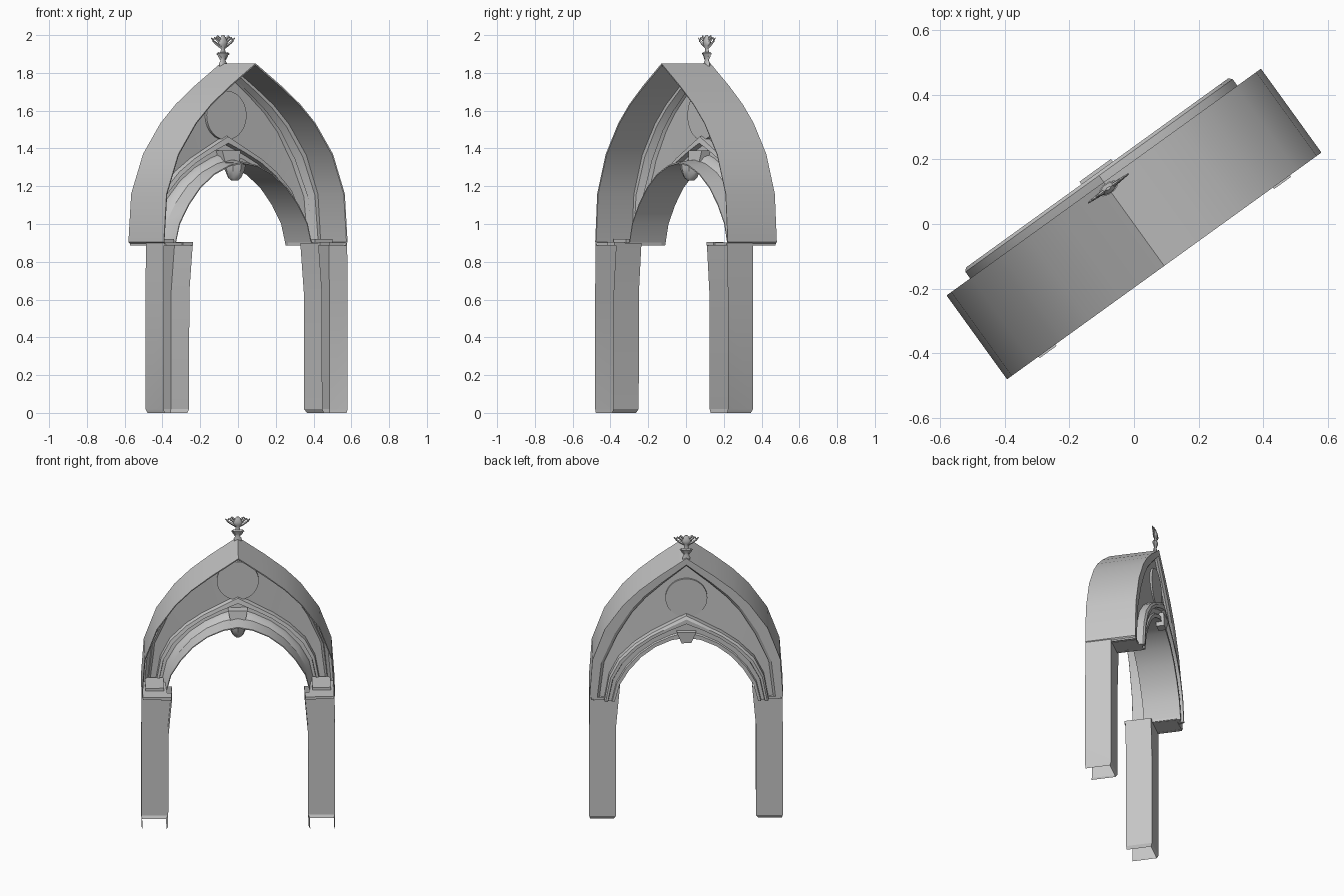
import bpy, bmesh, math
from mathutils import Vector, Matrix

if "Cube" in bpy.data.objects:
    bpy.data.objects.remove(bpy.data.objects["Cube"])

TURN = math.radians(35.8)
GREY = (0.56, 0.56, 0.56, 1)

stone = bpy.data.materials.new("grey_stone")
stone.use_nodes = True
stone.diffuse_color = GREY
stone.node_tree.nodes["Principled BSDF"].inputs["Base Color"].default_value = GREY


def finish(name, bm, angle=30):
    """Turn a bmesh built in the arch's own frame into a placed object."""
    bmesh.ops.recalc_face_normals(bm, faces=bm.faces)
    mesh = bpy.data.meshes.new(name)
    bm.to_mesh(mesh)
    bm.free()
    mesh.materials.append(stone)
    obj = bpy.data.objects.new(name, mesh)
    bpy.context.collection.objects.link(obj)
    obj.rotation_euler.z = TURN
    bpy.ops.object.select_all(action='DESELECT')
    obj.select_set(True)
    bpy.context.view_layer.objects.active = obj
    bpy.ops.object.shade_smooth_by_angle(angle=math.radians(angle))
    return obj


def bridge(bm, rings, solid=True):
    """Skin rings of equal length; solid ones are closed and capped."""
    rows = [[bm.verts.new(p) for p in ring] for ring in rings]
    n = len(rows[0])
    for a, b in zip(rows, rows[1:]):
        for i in range(n if solid else n - 1):
            j = (i + 1) % n
            bm.faces.new((a[i], a[j], b[j], b[i]))
    if solid:
        bm.faces.new(rows[0])
        bm.faces.new(rows[-1])


def arch_band(name, inner, outer, section):
    """Sweep a section of (blend, depth) pairs between two half-arch curves."""
    pairs = list(zip(inner, outer))
    full = [(a, b, 1) for a, b in pairs] + [(a, b, -1) for a, b in reversed(pairs[:-1])]
    rings = [[(s * (a[0] + (b[0] - a[0]) * t), d, a[1] + (b[1] - a[1]) * t)
              for t, d in section] for a, b, s in full]
    bm = bmesh.new()
    bridge(bm, rings)
    return finish(name, bm)


def tapered_box(bm, low, high):
    """Box between two horizontal rectangles (x0, x1, y0, y1, z)."""
    bridge(bm, [[(x0, y0, z), (x1, y0, z), (x1, y1, z), (x0, y1, z)]
                for x0, x1, y0, y1, z in (low, high)])


def lathe(bm, profile, centre, flat=1.0, sides=10):
    rings = [[(centre[0] + r * math.cos(k * math.tau / sides),
               centre[1] + r * flat * math.sin(k * math.tau / sides), z)
              for k in range(sides)] for r, z in profile]
    bridge(bm, rings)


# Half-arch curves, springing to apex
roof = [(0.6, 0.905), (0.582, 1.16), (0.505, 1.37), (0.39, 1.535), (0.29, 1.635), (0.17, 1.73), (0, 1.85)]
lining = [(0.594, 0.905), (0.576, 1.158), (0.5, 1.365), (0.386, 1.53), (0.287, 1.63), (0.168, 1.722), (0, 1.841)]
rib_edge = [(0.54, 0.89), (0.51, 1.14), (0.425, 1.33), (0.335, 1.48), (0.25, 1.58), (0.145, 1.675), (0, 1.795)]
hood = [(0.51, 0.89), (0.48, 1.06), (0.42, 1.18), (0.32, 1.28), (0.22, 1.35), (0.11, 1.41), (0, 1.47)]
opening = [(0.445, 0.885), (0.415, 1.0), (0.355, 1.10), (0.28, 1.19), (0.19, 1.26), (0.09, 1.305), (0, 1.32)]

# Thin pointed roof with a chamfered lower edge
arch_band("pointed_roof", [(0.57, 0.885)] + lining, [(0.58, 0.885)] + roof,
          [(0, -0.158), (1, -0.16), (1, 0.16), (0, 0.16)])

# Rib lining the roof, forming its rear rim
arch_band("roof_rib", rib_edge, lining,
          [(0, 0.125), (0.3, 0.1), (0.36, 0.108), (0.7, 0.075), (1, 0.075), (1, 0.16), (0.25, 0.158), (0, 0.145)])

# Recessed panel
arch_band("tympanum", hood, lining, [(-0.1, 0.125), (0.95, 0.112), (0.95, 0.13), (-0.1, 0.142)])

# Stepped mouldings round the opening, with a thin forward lip
arch_band("archivolt", opening, hood,
          [(0, -0.05), (0.06, -0.05), (0.14, 0.06), (0.36, 0.085), (0.42, 0.112), (0.66, 0.115),
           (0.72, 0.085), (0.95, 0.09), (1, 0.115), (1, 0.185), (0.86, 0.195), (0.66, 0.195),
           (0.6, 0.175), (0.3, 0.175), (0.24, 0.185), (0, 0.185)])

# Round medallion showing on both faces of the panel
bm = bmesh.new()
bmesh.ops.create_cone(bm, cap_ends=True, segments=40, radius1=0.13, radius2=0.13, depth=0.044,
                      matrix=Matrix.Translation((0, 0.125, 1.575)) @ Matrix.Rotation(math.pi / 2, 4, 'X'))
finish("medallion", bm)

# Keystone on both faces, and hanging boss at the crown
bm = bmesh.new()
tapered_box(bm, (-0.045, 0.045, 0.05, 0.14, 1.318), (-0.06, 0.06, 0.06, 0.14, 1.39))
tapered_box(bm, (-0.03, 0.03, 0.15, 0.2, 1.29), (-0.06, 0.06, 0.15, 0.205, 1.365))
finish("keystone", bm)
bm = bmesh.new()
lathe(bm, [(0.018, 1.23), (0.035, 1.245), (0.055, 1.29), (0.06, 1.325)], (0, 0.03), sides=8)
finish("hanging_boss", bm, 40)

for side, word in ((1, "left"), (-1, "right")):
    # Pier: three thin walls open to the front, flaring inward near the top
    bm = bmesh.new()
    levels = [(0.446, 0.594, -0.005, 0.0), (0.435, 0.6, 0.005, 0.02),
              (0.433, 0.6, 0.005, 0.64), (0.41, 0.597, 0.005, 0.9)]
    bridge(bm, [[(side * x0, -0.16, z), (side * x0, y1, z), (side * x1, y1, z), (side * x1, -0.16, z)]
                for x0, x1, y1, z in levels], solid=False)
    finish(word + "_pier", bm, 20)

    # Ledge and impost blocks at the springing
    bm = bmesh.new()
    for x0, x1, y0, y1, z0, z1 in ((0.44, 0.592, -0.158, 0.158, 0.887, 0.902),
                                   (0.415, 0.48, -0.166, -0.1, 0.885, 0.905),
                                   (0.46, 0.575, -0.06, 0.1, 0.9, 0.92)):
        box = (side * x0, side * x1, y0, y1)
        tapered_box(bm, box + (z0,), box + (z1,))
    finish(word + "_impost", bm)

# Finial: flattened turned stem
SPOT = (0, 0.136)
bm = bmesh.new()
lathe(bm, [(0.022, 1.83), (0.025, 1.85), (0.014, 1.868), (0.02, 1.885), (0.035, 1.905), (0.016, 1.91),
           (0.012, 1.93), (0.024, 1.945), (0.03, 1.965), (0.018, 1.985), (0.008, 2.0)], SPOT, 0.5)
finish("finial_stem", bm, 40)

# Finial leaves: tapering curled sprays, mirrored
bm = bmesh.new()
sprays = [[(0.005, 1.935), (0.035, 1.95), (0.058, 1.965), (0.076, 1.985)],
          [(0.01, 1.955), (0.035, 1.975), (0.055, 1.985), (0.066, 1.965)],
          [(0.005, 1.96), (0.02, 1.98), (0.036, 1.995), (0.046, 1.984)],
          [(0.01, 1.875), (0.024, 1.89), (0.034, 1.905), (0.04, 1.898)]]
for side in (1, -1):
    for path in sprays:
        rings = []
        for k, (x, z) in enumerate(path):
            nxt, prv = path[min(k + 1, 3)], path[max(k - 1, 0)]
            d = Vector((nxt[0] - prv[0], nxt[1] - prv[1])).normalized()
            w = 0.011 - 0.0025 * k
            rings.append([(side * (x - d.y * w * c), SPOT[1] + 0.7 * w * s, z + d.x * w * c)
                          for c, s in ((1, 0), (0, 1), (-1, 0), (0, -1))])
        bridge(bm, rings)
finish("finial_leaves", bm, 40)
